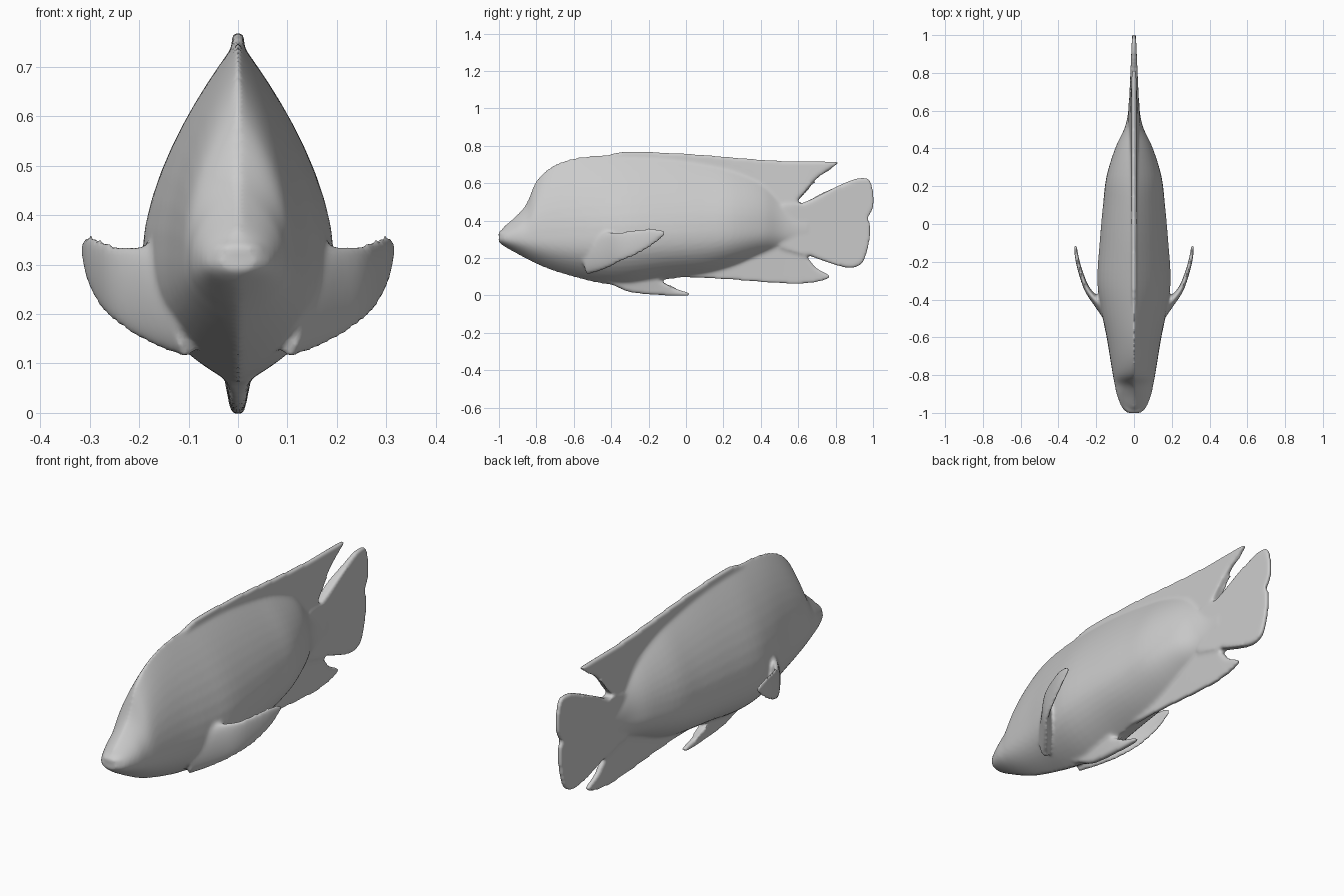
import bpy, bmesh, math
from mathutils import Vector

cube = bpy.data.objects.get("Cube")
if cube:
    bpy.data.objects.remove(cube, do_unlink=True)

grey = bpy.data.materials.new("plain grey")
grey.use_nodes = True
grey.diffuse_color = (0.6, 0.6, 0.6, 1)
grey.node_tree.nodes["Principled BSDF"].inputs["Base Color"].default_value = (0.6, 0.6, 0.6, 1)


def spline(points, steps, closed=False):
    """Smooth curve through points of any dimension."""
    n = len(points)
    out = []
    for i in range(n if closed else n - 1):
        ids = [(i + k) % n if closed else min(max(i + k, 0), n - 1) for k in (-1, 0, 1, 2)]
        quad = list(zip(*[points[j] for j in ids]))
        for s in range(steps):
            t = s / steps
            out.append([b + 0.5 * t * (c - a + t * (2 * a - 5 * b + 4 * c - d
                        + t * (3 * (b - c) + d - a))) for a, b, c, d in quad])
    if not closed:
        out.append(list(points[-1]))
    return out


def make_object(name, bm):
    bmesh.ops.recalc_face_normals(bm, faces=bm.faces)
    mesh = bpy.data.meshes.new(name)
    bm.to_mesh(mesh)
    bm.free()
    mesh.materials.append(grey)
    obj = bpy.data.objects.new(name, mesh)
    bpy.context.collection.objects.link(obj)
    return obj


def loft(name, rings):
    """Closed skin over a row of rings."""
    bm = bmesh.new()
    rows = [[bm.verts.new(p) for p in ring] for ring in rings]
    n = len(rows[0])
    for a, b in zip(rows, rows[1:]):
        for i in range(n):
            j = (i + 1) % n
            bm.faces.new((a[i], a[j], b[j], b[i]))
    bm.faces.new(rows[0])
    bm.faces.new(rows[-1])
    return make_object(name, bm)


def plate(name, outline, thickness):
    """Upright fin from a (y, z) outline; thickness(y, z) is the half width."""
    bm = bmesh.new()
    pts = spline(outline, 5, closed=True)
    sides = [[bm.verts.new((s * thickness(y, z), y, z)) for y, z in pts] for s in (1, -1)]
    for side in sides:
        bm.faces.new(side)
    for i in range(len(pts)):
        j = (i + 1) % len(pts)
        bm.faces.new((sides[0][i], sides[0][j], sides[1][j], sides[1][i]))
    bmesh.ops.triangulate(bm, faces=[f for f in bm.faces if len(f.verts) > 4])
    return make_object(name, bm)


def body_ring(y, low, mid, high, width, power):
    """Wedge-like section, widest at mid and narrowing to the back ridge."""
    half = []
    for i in range(25):
        a = math.pi * (i / 24 - 0.5)
        t = math.sin(a)
        if t >= 0:
            half.append((width * (1 - t ** power), y, mid + t * (high - mid)))
        else:
            half.append((width * (1 - (-t) ** 2.6), y, mid + t * (mid - low)))
    return half + [(-x, y, z) for x, y, z in half[-2:0:-1]]


# Body: y, bottom, widest height, top, half width, upper fullness
stations = [
    (-1.0, .285, .305, .33, .035, 2.2), (-.97, .26, .305, .372, .065, 2.2),
    (-.9, .22, .31, .435, .092, 2.2), (-.85, .193, .31, .50, .102, 2.1),
    (-.8, .168, .31, .615, .112, 2.1), (-.72, .135, .31, .69, .125, 2.0),
    (-.6, .098, .31, .735, .145, 1.9), (-.45, .063, .31, .752, .175, 1.8),
    (-.3, .055, .32, .755, .194, 1.7), (-.1, .085, .33, .745, .182, 1.7),
    (.1, .11, .34, .715, .164, 1.8), (.25, .15, .35, .68, .146, 2.0),
    (.4, .21, .36, .62, .10, 2.2), (.5, .24, .365, .54, .053, 2.2),
    (.57, .25, .365, .475, .034, 2.2), (.65, .28, .365, .45, .028, 2.2)]
parts = [loft("fish", [body_ring(*s) for s in spline(stations, 4)])]

# Dorsal fin with swept tip
parts.append(plate("dorsal_fin", [
    (-.45, .70), (-.4, .755), (-.28, .768), (0, .758), (.3, .734), (.5, .72), (.7, .718),
    (.81, .713), (.8, .697), (.7, .625), (.62, .535), (.56, .475), (.4, .45), (0, .6)],
    lambda y, z: .012 + max(0, .7 - z) * .06))

# Anal fin
parts.append(plate("anal_fin", [
    (-.1, .13), (0, .098), (.2, .088), (.4, .072), (.58, .062), (.7, .072), (.77, .102),
    (.7, .145), (.65, .2), (.6, .238), (.53, .252), (.4, .3), (.1, .25)],
    lambda y, z: .011 + max(0, z - .1) * .07))

# Tail fin
parts.append(plate("tail_fin", [
    (.5, .46), (.57, .483), (.65, .505), (.85, .603), (.95, .63), (.99, .6), (1.005, .5),
    (.985, .435), (.96, .415), (.982, .39), (.982, .3), (.95, .185), (.9, .15), (.84, .152),
    (.7, .198), (.57, .25), (.5, .27)],
    lambda y, z: .01 + max(0, 1 - y) * .045))

# Pelvic fin
parts.append(plate("pelvic_fin", [
    (-.42, .08), (-.38, .052), (-.3, .018), (-.15, .002), (0, -.002), (.015, .013),
    (-.07, .042), (-.15, .085), (-.25, .15)],
    lambda y, z: .014 + max(0, z - .03) * .25))

# Pectoral fins: x, y, lower edge, upper edge, half thickness
fin_path = [
    (.10, -.53, .11, .32, .035), (.18, -.43, .14, .337, .026), (.245, -.35, .18, .342, .016),
    (.281, -.26, .218, .354, .012), (.302, -.18, .265, .362, .010), (.31, -.115, .32, .348, .008)]
fin_path = spline(fin_path, 4)
for name, side in (("left_pectoral_fin", 1), ("right_pectoral_fin", -1)):
    rings = []
    for i, (x, y, low, high, thick) in enumerate(fin_path):
        a, b = fin_path[max(i - 1, 0)], fin_path[min(i + 1, len(fin_path) - 1)]
        across = Vector((b[1] - a[1], a[0] - b[0])).normalized() * thick
        ring = []
        for k in range(20):
            u = 2 * math.pi * k / 20
            ring.append((side * (x + across.x * math.cos(u)), y + across.y * math.cos(u),
                         (low + high) / 2 + (high - low) / 2 * math.sin(u)))
        rings.append(ring)
    parts.append(loft(name, rings))

# Lips, leaving a shallow mouth groove between them
for name, z, width in (("upper_lip", .331, .056), ("lower_lip", .293, .052)):
    bm = bmesh.new()
    bmesh.ops.create_uvsphere(bm, u_segments=24, v_segments=12, radius=1)
    for v in bm.verts:
        v.co = (v.co.x * width, v.co.y * .035 - .97, v.co.z * .018 + z)
    parts.append(make_object(name, bm))

# Fuse all parts into one flowing skin
for obj in bpy.context.selected_objects:
    obj.select_set(False)
for obj in parts:
    obj.select_set(True)
bpy.context.view_layer.objects.active = parts[0]
bpy.ops.object.join()
fish = parts[0]
remesh = fish.modifiers.new("fuse", 'REMESH')
remesh.mode = 'VOXEL'
remesh.voxel_size = 0.009
remesh.use_smooth_shade = True
smooth = fish.modifiers.new("soften", 'SMOOTH')
smooth.factor = 0.5
smooth.iterations = 8
